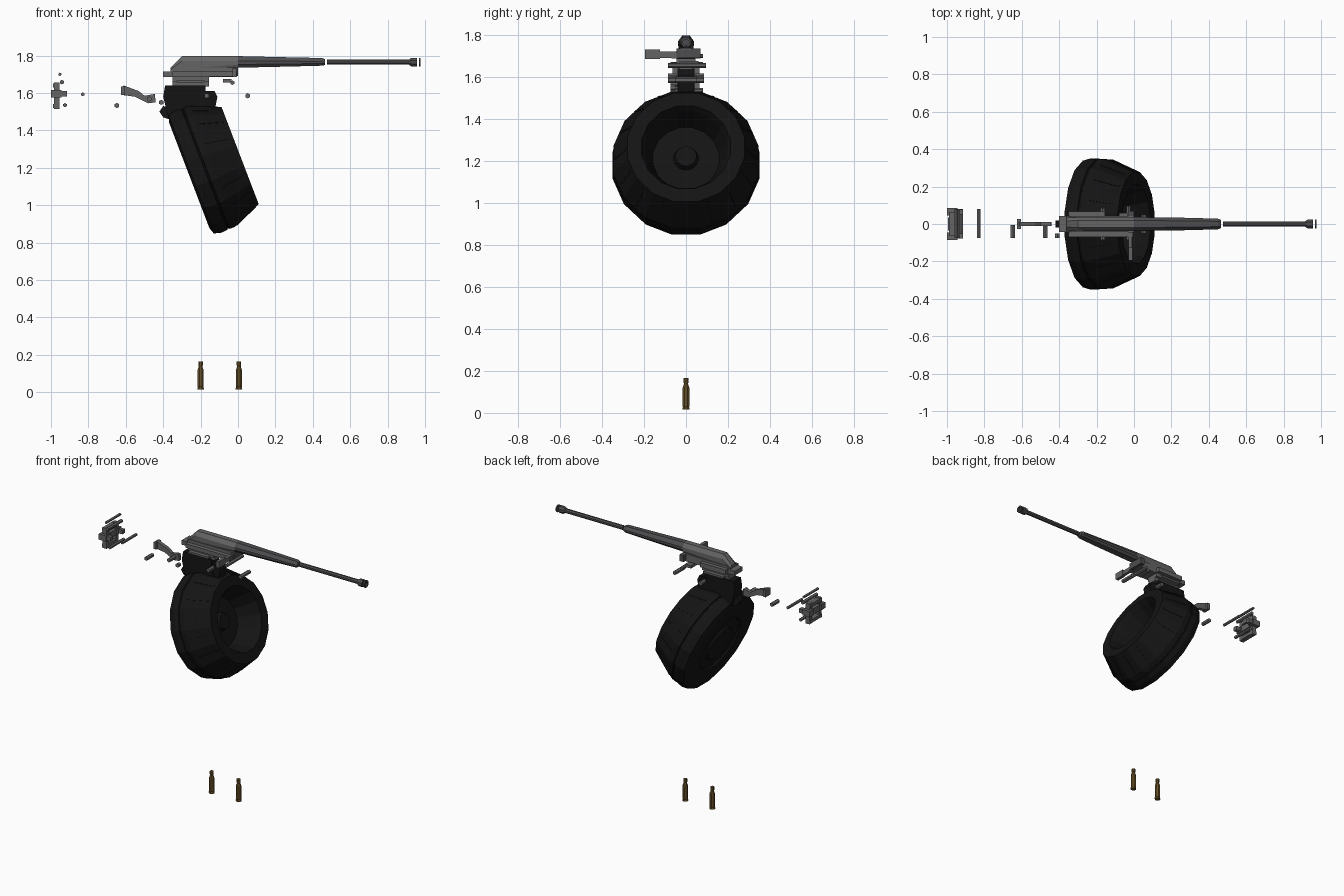
import bpy, bmesh, math
from mathutils import Vector


def material(name, r, g, b):
    m = bpy.data.materials.new(name)
    m.diffuse_color = (r, g, b, 1)
    return m


BLACK = material("black polymer", 0.007, 0.007, 0.007)
STEEL = material("grey steel", 0.13, 0.13, 0.13)
DARK = material("dark steel", 0.075, 0.075, 0.08)
BRASS = material("aged brass", 0.13, 0.08, 0.02)


def loft(name, rings, mat, cap=True):
    """Skin a list of equally sized closed rings."""
    bm = bmesh.new()
    vs = [[bm.verts.new(p) for p in ring] for ring in rings]
    n = len(vs[0])
    for a, b in zip(vs, vs[1:]):
        for i in range(n):
            j = (i + 1) % n
            bm.faces.new((a[i], a[j], b[j], b[i]))
    if cap:
        bm.faces.new(vs[0][::-1])
        bm.faces.new(vs[-1])
    bmesh.ops.remove_doubles(bm, verts=bm.verts, dist=1e-5)
    bmesh.ops.recalc_face_normals(bm, faces=bm.faces)
    me = bpy.data.meshes.new(name)
    bm.to_mesh(me)
    bm.free()
    me.materials.append(mat)
    ob = bpy.data.objects.new(name, me)
    bpy.context.collection.objects.link(ob)
    return ob


def lathe(name, origin, axis, profile, mat, n=8):
    """Turn (distance, radius) pairs about an axis, with flats facing the sides."""
    axis = Vector(axis).normalized()
    side = Vector((1, 0, 0)) if abs(axis.y) > 0.9 else Vector((0, 1, 0))
    up = axis.cross(side)
    rings = []
    for t, r in profile:
        rings.append([Vector(origin) + axis * t + (side * math.cos(a) + up * math.sin(a)) * r
                      for a in ((i + 0.5) * math.tau / n for i in range(n))])
    return loft(name, rings, mat)


def prism(name, outline, y0, y1, mat):
    """Extrude an (x, z) outline along y."""
    return loft(name, [[(x, y, z) for x, z in outline] for y in (y0, y1)], mat)


def box(name, x0, x1, y0, y1, z0, z1, mat):
    return prism(name, [(x0, z0), (x1, z0), (x1, z1), (x0, z1)], y0, y1, mat)


def pin(name, x, z, y0, y1, r, mat=STEEL):
    return lathe(name, (x, y0, z), (0, 1, 0), [(0, r), (y1 - y0, r)], mat, 6)


# Tilted drum magazine: hollow front, stepped back
AXIS = Vector((0.934, 0, 0.357))
UP = Vector((-0.357, 0, 0.934))
DRUM = Vector((-0.25, 0, 1.165))
lathe("drum_body", DRUM, AXIS,
      [(-0.012, 0), (-0.012, 0.12), (0.0, 0.13), (0.0, 0.19), (-0.012, 0.2), (-0.012, 0.31),
       (0.0, 0.345), (0.04, 0.356), (0.075, 0.353), (0.078, 0.347), (0.084, 0.347),
       (0.087, 0.353), (0.12, 0.352), (0.28, 0.283), (0.28, 0.215), (0.25, 0.2),
       (0.13, 0.16), (0.13, 0.06), (0.16, 0.05), (0.16, 0)], BLACK, 16)

# Raised ribs on the drum's tapered wall
for i in range(16):
    a = i * math.tau / 16
    rad = Vector((0, math.cos(a), 0)) + UP * math.sin(a)
    rad = (Vector((0, 1, 0)) * math.cos(a) + UP * math.sin(a))
    tan = AXIS.cross(rad)
    rings = []
    for t, r in ((0.13, 0.338), (0.26, 0.282)):
        c = DRUM + AXIS * t
        rings.append([c + rad * (r + dr) + tan * w
                      for dr, w in ((-0.01, -0.006), (0.006, -0.006), (0.006, 0.006), (-0.01, 0.006))])
    loft("drum_rib", rings, BLACK)

# Feed tower and catch
prism("feed_tower", [(-0.39, 1.64), (-0.175, 1.64), (-0.17, 1.56), (-0.13, 1.48),
                     (-0.36, 1.42), (-0.385, 1.52), (-0.4, 1.58)], -0.04, 0.04, BLACK)
prism("tower_front", [(-0.18, 1.61), (-0.125, 1.61), (-0.11, 1.58), (-0.12, 1.53),
                      (-0.09, 1.5), (-0.1, 1.44), (-0.2, 1.44)], -0.035, 0.035, BLACK)
prism("tower_catch", [(-0.42, 1.5), (-0.4, 1.53), (-0.35, 1.52), (-0.34, 1.45), (-0.4, 1.47)],
      -0.02, 0.02, BLACK)

# Long receiver cover and tapering handguard
def section(x, top, mid, bottom, w):
    return [(x, -w * .5, top), (x, w * .5, top), (x, w, mid), (x, w, (mid + bottom) / 2),
            (x, w * .65, bottom), (x, -w * .65, bottom), (x, -w, (mid + bottom) / 2), (x, -w, mid)]


loft("receiver_cover", [section(-0.36, 1.735, 1.725, 1.69, 0.034),
                        section(-0.3, 1.797, 1.77, 1.69, 0.036),
                        section(0.0, 1.797, 1.77, 1.73, 0.037)], STEEL)
loft("handguard", [section(0.0, 1.797, 1.77, 1.735, 0.037),
                   section(0.3, 1.79, 1.77, 1.742, 0.033),
                   section(0.45, 1.787, 1.768, 1.746, 0.028),
                   section(0.465, 1.78, 1.766, 1.75, 0.022)], DARK)
# Side plates and trigger housing
prism("receiver_lower", [(-0.4, 1.685), (-0.03, 1.685), (-0.005, 1.71), (-0.005, 1.735),
                         (-0.34, 1.735), (-0.36, 1.715), (-0.4, 1.715)], -0.042, 0.042, STEEL)
box("side_rail_back", -0.35, -0.155, 0.035, 0.068, 1.688, 1.72, STEEL)
box("side_rail_front", -0.35, -0.005, -0.07, -0.035, 1.688, 1.715, STEEL)
box("trigger_housing", -0.35, -0.155, -0.045, 0.045, 1.66, 1.687, STEEL)
box("housing_base", -0.35, -0.155, -0.03, 0.03, 1.635, 1.662, STEEL)
box("housing_flange", -0.33, -0.18, -0.07, 0.07, 1.655, 1.668, STEEL)
box("ejection_block", -0.03, 0.0, -0.045, 0.07, 1.69, 1.735, DARK)

# Charging handle
prism("handle_stem", [(-0.03, 1.69), (-0.01, 1.69), (-0.01, 1.72), (-0.03, 1.72)],
      -0.13, -0.03, STEEL)
box("handle_grip", -0.03, -0.008, -0.195, -0.125, 1.686, 1.73, STEEL)

# Barrel, muzzle and end ring
X = (1, 0, 0)
lathe("barrel", (0.475, 0, 1.765), X, [(0, 0.015), (0.445, 0.015)], DARK)
lathe("muzzle", (0.915, 0, 1.765), X,
      [(0, 0.016), (0.012, 0.025), (0.042, 0.025), (0.042, 0.015), (0.02, 0.015)], DARK)
lathe("muzzle_ring", (0.968, 0, 1.765), X,
      [(0, 0.015), (0, 0.025), (0.009, 0.025), (0.009, 0.015), (0, 0.015)], DARK)

# Loose lever behind the receiver
prism("lever_arm", [(-0.62, 1.63), (-0.61, 1.64), (-0.53, 1.61), (-0.5, 1.585),
                    (-0.445, 1.595), (-0.44, 1.55), (-0.48, 1.545), (-0.55, 1.58), (-0.625, 1.59)],
      -0.012, 0.012, STEEL)
box("lever_end", -0.625, -0.605, -0.027, 0.027, 1.59, 1.635, STEEL)
pin("lever_boss", -0.475, 1.568, -0.075, 0.0, 0.014)

# Floating pins
for x, z, y0, y1, r in ((-0.83, 1.593, -0.075, 0.08, 0.01), (-0.648, 1.533, -0.075, -0.005, 0.014),
                        (-0.41, 1.55, -0.075, -0.05, 0.014), (0.052, 1.585, -0.05, 0.05, 0.014),
                        (-0.03, 1.655, -0.085, 0.095, 0.012), (-0.168, 1.585, -0.085, 0.085, 0.014),
                        (-0.952, 1.7, -0.075, 0.08, 0.009), (-0.942, 1.658, -0.075, 0.08, 0.012),
                        (-0.925, 1.535, -0.075, 0.08, 0.011)):
    pin("loose_pin", x, z, y0, y1, r)
box("trigger_bar", -0.08, -0.035, -0.03, 0.06, 1.655, 1.675, STEEL)

# Rear bracket: open frame with clamps on both sides
for s in (-1, 1):
    ys = sorted((s * 0.045, s * 0.085))
    box("bracket_side", -1.0, -0.945, *ys, 1.575, 1.615, STEEL)
    box("bracket_post", -0.985, -0.955, *sorted((s * 0.04, s * 0.065)), 1.515, 1.655, STEEL)
    box("bracket_lug", -0.955, -0.915, *sorted((s * 0.05, s * 0.078)), 1.582, 1.61, STEEL)
for z in (1.52, 1.63):
    box("bracket_bar", -0.99, -0.955, -0.065, 0.065, z, z + 0.022, STEEL)
box("bracket_block", -0.995, -0.95, -0.035, 0.035, 1.575, 1.615, STEEL)

# Two cartridge cases
for x in (-0.2, 0.005):
    lathe("cartridge_case", (x, 0, 0.015), (0, 0, 1),
          [(0, 0.019), (0.008, 0.019), (0.012, 0.016), (0.018, 0.018), (0.105, 0.017),
           (0.122, 0.011), (0.128, 0.011), (0.128, 0.013), (0.15, 0.013)], BRASS)
